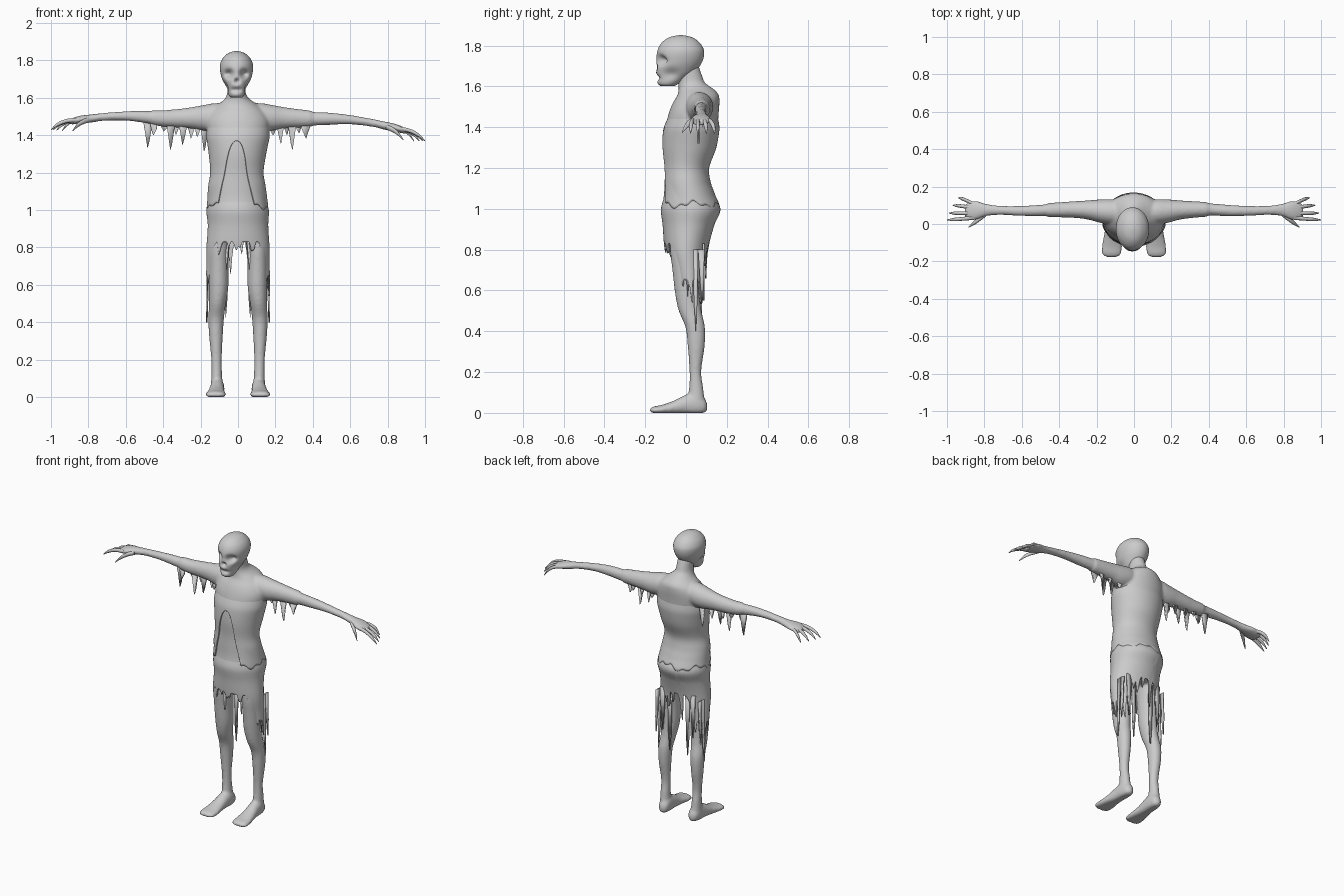
import bpy, bmesh, math
from mathutils import Vector

if "Cube" in bpy.data.objects:
    bpy.data.objects.remove(bpy.data.objects["Cube"])

grey = bpy.data.materials.new("weathered_grey")
grey.diffuse_color = (0.6, 0.6, 0.6, 1)
grey.use_nodes = True
grey.node_tree.nodes["Principled BSDF"].inputs["Base Color"].default_value = grey.diffuse_color


def finish(name, bm, thick=0):
    bmesh.ops.recalc_face_normals(bm, faces=bm.faces)
    me = bpy.data.meshes.new(name)
    bm.to_mesh(me)
    bm.free()
    me.materials.append(grey)
    ob = bpy.data.objects.new(name, me)
    bpy.context.collection.objects.link(ob)
    bpy.context.view_layer.objects.active = ob
    ob.select_set(True)
    bpy.ops.object.shade_smooth_by_angle(angle=math.radians(50))
    ob.select_set(False)
    if thick:
        mod = ob.modifiers.new("cloth_thickness", "SOLIDIFY")
        mod.thickness, mod.offset = thick, 0
    return ob


def ring_at(rings, t):
    """Smoothly interpolate (t, centre a, centre b, radius a, radius b) rings."""
    n = len(rings)
    t = min(max(t, rings[0][0]), rings[-1][0])
    i = max(k for k in range(n - 1) if rings[k][0] <= t)
    h = rings[i + 1][0] - rings[i][0]
    u = (t - rings[i][0]) / h

    def slope(k, c):
        lo, hi = max(k - 1, 0), min(k + 1, n - 1)
        return (rings[hi][c] - rings[lo][c]) / (rings[hi][0] - rings[lo][0])
    return [(2*u**3 - 3*u**2 + 1) * rings[i][c] + (u**3 - 2*u*u + u) * h * slope(i, c)
            + (3*u*u - 2*u**3) * rings[i + 1][c] + (u**3 - u*u) * h * slope(i + 1, c)
            for c in range(1, 5)]


def ring_point(rings, t, ang, axis, grow=0.0):
    a, b, ra, rb = ring_at(rings, t)
    a += (max(ra, .001) + grow) * math.cos(ang)
    b += (max(rb, .001) + grow) * math.sin(ang)
    return Vector({"x": (t, a, b), "y": (a, t, b), "z": (a, b, t)}[axis])


def sheet(name, rows, closed, thick=0):
    bm = bmesh.new()
    grid = [[bm.verts.new(p) for p in row] for row in rows]
    m = len(grid[0])
    for r, s in zip(grid, grid[1:]):
        for j in range(m):
            k = (j + 1) % m
            bm.faces.new((r[j], r[k], s[k], s[j]))
    if closed:
        bm.faces.new(grid[0])
        bm.faces.new(grid[-1])
    return finish(name, bm, thick)


def loft(name, axis, rings, steps=30, seg=24, shape=lambda p: p):
    rings = sorted(rings)
    t0, t1 = rings[0][0], rings[-1][0]
    return sheet(name, [[shape(ring_point(rings, t0 + (t1 - t0) * i / steps, math.tau * j / seg, axis))
                         for j in range(seg)] for i in range(steps + 1)], True)


def cloth(name, rings, top, hem, grow, rows=36, seg=200):
    """Hanging tube of cloth whose lower edge height depends on the angle."""
    rings = sorted(rings)
    out = []
    for i in range(rows + 1):
        row = []
        for j in range(seg):
            ang = math.tau * j / seg
            z = top + (hem(ang) - top) * i / rows
            row.append(ring_point(rings, z, ang, "z", grow(z, ang)))
        out.append(row)
    sheet(name, out, False, 0.007)


def rag(name, points, place):
    bm = bmesh.new()
    bm.faces.new([bm.verts.new(place(u, z)) for u, z in points])
    bmesh.ops.triangulate(bm, faces=bm.faces)
    finish(name, bm, 0.009)


def ease(v, lo, hi):
    k = min(max((v - lo) / (hi - lo), 0), 1)
    return k * k * (3 - 2 * k)


# Torso, pelvis and neck
body = [(.84, 0, -.003, .135, .09), (.92, 0, .012, .155, .12), (1.0, -.002, .023, .161, .14),
        (1.07, -.004, .014, .153, .122), (1.13, -.006, .003, .143, .108), (1.2, -.006, 0, .132, .103),
        (1.3, -.003, .015, .143, .123), (1.4, 0, .028, .16, .127), (1.47, 0, .038, .168, .122),
        (1.52, 0, .05, .15, .114), (1.56, 0, .06, .112, .1), (1.59, -.004, .048, .07, .084),
        (1.615, -.008, .028, .052, .066), (1.65, -.008, .02, .047, .06), (1.7, -.008, .01, .045, .052)]
flesh = [loft("body", "z", body, 60, 48)]

# Head with sunken eyes, nose hole, mouth and hollow cheeks
dents = [(-.042, 1.728, .022, .038), (.042, 1.728, .022, .038), (.002, 1.69, .013, .024),
         (-.018, 1.643, .014, .01), (.018, 1.643, .014, .01), (0, 1.643, .014, .01)]


def skull(p):
    q = p.copy()
    if p.y < -.04:
        for x, z, r, d in dents:
            q.y += d * math.exp(-((p.x + .008 - x)**2 + (p.z - z)**2) / r**2)
    hollow = math.exp(-((p.y + .075) / .04)**2 - ((p.z - 1.66) / .025)**2)
    q.x -= (p.x + .008) * .22 * hollow
    return q


loft("head", "z", [(1.602, -.008, -.09, .03, .035), (1.612, -.008, -.088, .04, .05),
                   (1.64, -.008, -.07, .052, .074), (1.67, -.008, -.052, .066, .096),
                   (1.72, -.008, -.034, .083, .113), (1.77, -.008, -.026, .089, .115),
                   (1.805, -.008, -.026, .078, .1), (1.83, -.008, -.026, .056, .074),
                   (1.844, -.008, -.026, .033, .045), (1.851, -.008, -.026, .006, .008)],
     60, 72, skull)


# Torn shirt, open in an arch at the front
def shirt_hem(a):
    side = 1.02 + .012 * math.sin(5 * a + 1) + .008 * math.sin(13 * a)
    if math.sin(a) < 0:
        return max(side, 1.37 - .35 * (abs(math.cos(a) + .04) * 1.7)**2.2)
    return side


def shirt_grow(z, a):
    front = ease(-math.sin(a), .3, .8)
    low = .001 + .006 * max(front, ease(z, 1.03, 1.15))
    return low * (1 - ease(z, 1.38, 1.47)) - .008 * ease(z, 1.38, 1.47)


cloth("shirt", body, 1.5, shirt_hem, shirt_grow)


# Ragged shorts, long at the sides and torn at the front and back
def shorts_hem(a):
    c = abs(math.cos(a))
    back = math.sin(a) > 0
    k = ease(c, .35, .9) if back else ease(c, .68, .97)
    tooth = max(0, math.sin(11 * a + .6))**3 * (.11 if back else .045)
    tooth += max(0, math.sin(17 * a + 2))**4 * (.07 if back else .035)
    return .83 - .18 * k - tooth


shorts = [(.42, 0, .03, .165, .07), (.6, 0, .02, .164, .075), (.7, 0, .012, .163, .085),
          (.8, 0, .002, .162, .1)] + body[1:6]
cloth("shorts", shorts, 1.09, shorts_hem, lambda z, a: .003 - .01 * ease(z, .98, 1.08))

for s, side in ((-1, "left"), (1, "right")):
    def flip(p, s=s):
        return Vector((p.x * s, p.y, p.z))

    def arm_shape(p, s=s):
        lift = .1 * max(0, p.x - .4) if s < 0 else 0
        return Vector((p.x * s, p.y, p.z + lift))

    def foot_shape(p, s=s):
        return Vector((p.x * s, p.y, max(p.z, 0)))

    # Leg and foot
    flesh.append(loft(side + "_leg", "z", [
        (.95, .085, .01, .065, .085), (.8, .102, 0, .057, .078), (.7, .104, 0, .054, .067),
        (.58, .104, .008, .052, .061), (.5, .11, .02, .045, .056), (.42, .117, .045, .042, .048),
        (.33, .118, .05, .037, .042), (.2, .115, .046, .028, .029), (.12, .114, .05, .029, .035),
        (.04, .112, .05, .034, .044)], 40, 24, flip))
    flesh.append(loft(side + "_foot", "y", [
        (.104, .108, .03, .012, .018), (.09, .108, .035, .029, .038), (.05, .11, .045, .037, .06),
        (0, .112, .04, .039, .05), (-.06, .116, .026, .045, .034), (-.12, .118, .016, .054, .023),
        (-.16, .12, .013, .052, .018), (-.176, .12, .012, .034, .011)], 30, 24, foot_shape))

    # Arm, sleeve and clawed hand
    arm = [(.03, .06, 1.505, .04, .05), (.1, .064, 1.503, .06, .064), (.17, .068, 1.494, .058, .064),
           (.25, .075, 1.493, .045, .051), (.4, .078, 1.488, .033, .037), (.5, .072, 1.488, .031, .032),
           (.6, .07, 1.483, .027, .025), (.72, .073, 1.466, .025, .021), (.79, .075, 1.45, .033, .022),
           (.84, .073, 1.44, .05, .021), (.88, .07, 1.428, .05, .018), (.905, .07, 1.42, .034, .012)]
    flesh.append(loft(side + "_arm", "x", arm, 60, 24, arm_shape))
    end = .46 if s < 0 else .39
    sleeve = [(x,) + tuple(ring_at(arm, x)[:2]) + tuple(r + .006 for r in ring_at(arm, x)[2:])
              for x in (.06, .12, .18, .24, .31, end)]
    flesh.append(loft(side + "_sleeve", "x", sleeve, 30, 24, arm_shape))
    fingers = [("index_finger", .034, .022, 1.0), ("middle_finger", .058, .058, .99),
               ("ring_finger", .085, .1, .97), ("little_finger", .105, .14, .94)]
    for name, y0, y1, tip in fingers:
        x0 = .855
        L = tip - x0
        loft(f"{side}_{name}", "x", [
            (x0, y0, 1.436, .012, .012), (x0 + L * .4, y0 + (y1 - y0) * .5, 1.426, .01, .011),
            (x0 + L * .75, y0 + (y1 - y0) * .85, 1.402, .009, .01),
            (tip, y1, 1.37, .002, .003)], 14, 10, arm_shape)
    loft(side + "_thumb", "x", [(.79, .055, 1.445, .014, .014), (.83, .025, 1.428, .014, .014),
                                (.86, .002, 1.405, .01, .011), (.885, -.018, 1.375, .002, .003)],
         14, 10, arm_shape)

    # Rags hanging from the sleeve: (centre, half width, tip height) for each tooth
    if s < 0:
        teeth = [(.18, .02, 1.31), (.215, .015, 1.39), (.25, .018, 1.38), (.295, .02, 1.345),
                 (.33, .012, 1.4), (.36, .02, 1.32), (.395, .013, 1.42), (.45, .016, 1.4),
                 (.482, .02, 1.33)]
    else:
        teeth = [(.185, .02, 1.4), (.228, .018, 1.35), (.26, .012, 1.4), (.29, .02, 1.32),
                 (.325, .013, 1.41), (.362, .022, 1.38)]
    for i, (x, w, tip) in enumerate(teeth):
        y = .062 if i % 2 else .086
        rag(f"{side}_sleeve_rag_{i + 1}",
            [(x - w * 1.2, 1.475), (x + w * 1.2, 1.475), (x + w, 1.44), (x + w * .5, 1.41 if tip < 1.39 else tip + .01),
             (x + w * .1, tip), (x - w * .35, tip + .03), (x - w, 1.435)],
            lambda u, z, s=s, y=y: (u * s, y, z))

    # Loose strips beside and behind the thighs
    for i, (y, w, tip) in enumerate(((.045, .014, .4), (.075, .016, .52), (.005, .018, .57))):
        rag(f"{side}_thigh_strip_{i + 1}",
            [(y - w, .8), (y + w, .8), (y + w * .7, tip + .1), (y + w * .2, tip), (y - w * .4, tip + .13)],
            lambda u, z, s=s: (s * (.155 + .03 * (.8 - z)), u, z))
    for i, (x, y, w, tip) in enumerate(((.065, .075, .016, .42), (.11, .085, .018, .55),
                                        (.06, -.05, .012, .68))):
        rag(f"{side}_hem_strip_{i + 1}",
            [(x - w, .83), (x + w, .83), (x + w * .6, tip + .12), (x, tip), (x - w * .5, tip + .1)],
            lambda u, z, s=s, y=y: (s * u, y, z))

# Blend torso, limbs and sleeves into one organic surface
for ob in flesh:
    ob.select_set(True)
bpy.context.view_layer.objects.active = flesh[0]
bpy.ops.object.join()
blend = flesh[0].modifiers.new("blend", "REMESH")
blend.mode, blend.voxel_size, blend.use_smooth_shade = "VOXEL", .008, True
soften = flesh[0].modifiers.new("soften", "SMOOTH")
soften.factor, soften.iterations = .5, 6
